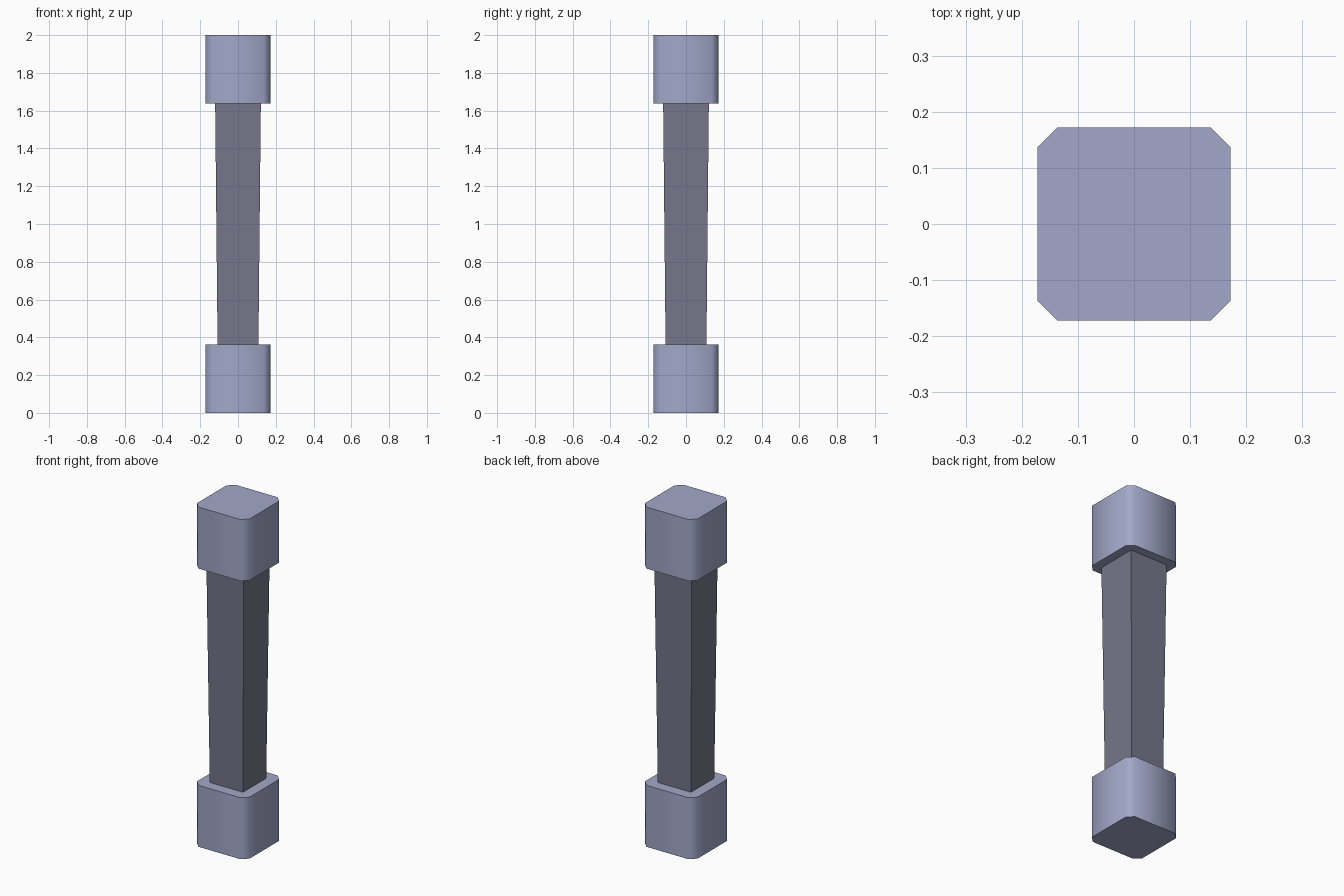
import bpy, bmesh, math

if "Cube" in bpy.data.objects:
    bpy.data.objects.remove(bpy.data.objects["Cube"])


def material(name, rgb):
    m = bpy.data.materials.new(name)
    m.diffuse_color = (*rgb, 1.0)
    m.use_nodes = True
    m.node_tree.nodes["Principled BSDF"].inputs["Base Color"].default_value = m.diffuse_color
    return m


def prism(name, lower, upper, z0, z1, mat):
    """Closed solid between two matching outlines."""
    bm = bmesh.new()
    a = [bm.verts.new((x, y, z0)) for x, y in lower]
    b = [bm.verts.new((x, y, z1)) for x, y in upper]
    n = len(a)
    bm.faces.new(a[::-1])
    bm.faces.new(b)
    for i in range(n):
        j = (i + 1) % n
        bm.faces.new((a[i], a[j], b[j], b[i]))
    mesh = bpy.data.meshes.new(name)
    bm.to_mesh(mesh)
    bm.free()
    mesh.materials.append(mat)
    obj = bpy.data.objects.new(name, mesh)
    bpy.context.collection.objects.link(obj)
    return obj


def square(h):
    return [(-h, -h), (h, -h), (h, h), (-h, h)]


def chamfered(h, c):
    k = h - c
    return [(-k, -h), (k, -h), (h, -k), (h, k),
            (k, h), (-k, h), (-h, k), (-h, -k)]


cap_mat = material("blue_grey_cap", (0.36, 0.39, 0.58))
shaft_mat = material("dark_grey_shaft", (0.182, 0.182, 0.255))

# Base and capital: identical corner-cut blocks, softly shaded around the sides
outline = chamfered(0.172, 0.035)
for name, z0, z1 in (("base_block", 0.0, 0.362), ("top_block", 1.638, 2.0)):
    block = prism(name, outline, outline, z0, z1, cap_mat)
    bpy.ops.object.select_all(action='DESELECT')
    block.select_set(True)
    bpy.context.view_layer.objects.active = block
    bpy.ops.object.shade_smooth_by_angle(angle=math.radians(60))

# Square shaft, slightly wider at the top, seated into both blocks
prism("shaft", square(0.108), square(0.121), 0.35, 1.65, shaft_mat)
